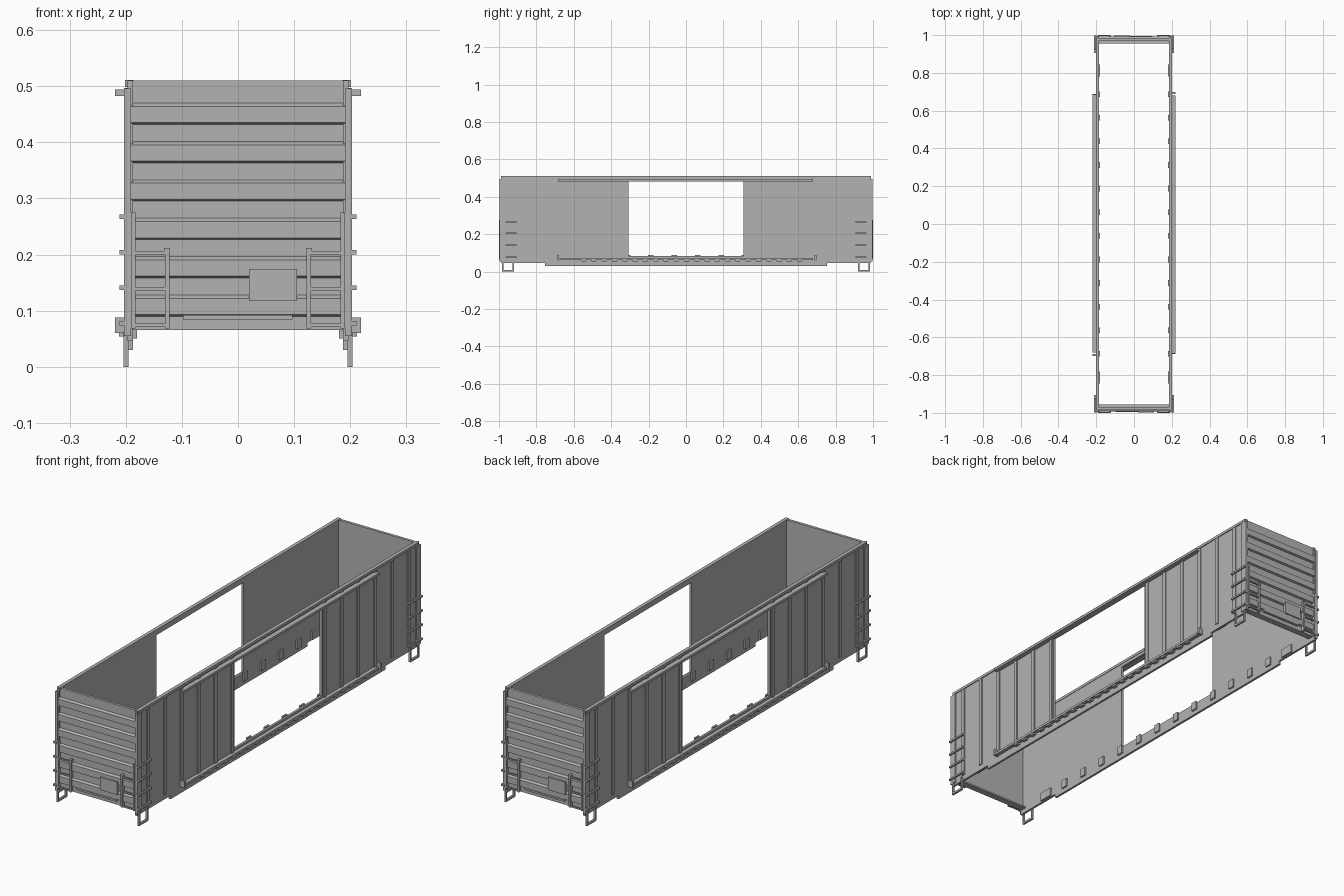
import bpy, bmesh
from mathutils import Matrix, Vector

if "Cube" in bpy.data.objects:
    bpy.data.objects.remove(bpy.data.objects["Cube"], do_unlink=True)

grey = bpy.data.materials.new("plain_grey")
grey.use_nodes = True
COLOUR = (0.45, 0.45, 0.45, 1)
grey.diffuse_color = COLOUR
grey.node_tree.nodes["Principled BSDF"].inputs["Base Color"].default_value = COLOUR


def box(bm, x, y, z):
    """Add a box spanning the given (low, high) ranges."""
    size = [b - a for a, b in (x, y, z)]
    mid = [(a + b) / 2 for a, b in (x, y, z)]
    bmesh.ops.create_cube(bm, size=1, matrix=Matrix.LocRotScale(Vector(mid), None, Vector(size)))


def finish(name, bm):
    """Make the part and its twin, turned half a circle about the middle."""
    bmesh.ops.recalc_face_normals(bm, faces=bm.faces)
    copy = bmesh.ops.duplicate(bm, geom=bm.verts[:] + bm.edges[:] + bm.faces[:])
    verts = [v for v in copy["geom"] if isinstance(v, bmesh.types.BMVert)]
    bmesh.ops.scale(bm, vec=(-1, -1, 1), verts=verts)
    mesh = bpy.data.meshes.new(name)
    bm.to_mesh(mesh)
    bm.free()
    mesh.materials.append(grey)
    bpy.context.collection.objects.link(bpy.data.objects.new(name, mesh))


def boxes(name, spans):
    bm = bmesh.new()
    for span in spans:
        box(bm, *span)
    finish(name, bm)


def extrude_faces(bm, offset):
    new = bmesh.ops.extrude_face_region(bm, geom=bm.faces[:])["geom"]
    bmesh.ops.translate(bm, vec=offset, verts=[v for v in new if isinstance(v, bmesh.types.BMVert)])


# Side walls: a grid of panels with the doorway and stepped lower corners left out
ys = [-0.99, -0.755, -0.307, 0.307, 0.755, 0.99]
zs = [0.03, 0.046, 0.083, 0.485, 0.51]
bm = bmesh.new()
grid = [[bm.verts.new((0.187, y, z)) for z in zs] for y in ys]
for i in range(len(ys) - 1):
    for j in range(len(zs) - 1):
        corner_step = j == 0 and i in (0, 4)
        doorway = i == 2 and j == 2
        if not (corner_step or doorway):
            bm.faces.new((grid[i][j], grid[i + 1][j], grid[i + 1][j + 1], grid[i][j + 1]))
bmesh.ops.delete(bm, geom=[v for v in bm.verts if not v.link_faces], context="VERTS")
extrude_faces(bm, (0.01, 0, 0))
bmesh.ops.dissolve_limit(bm, angle_limit=0.01, verts=bm.verts, edges=bm.edges)
finish("side_walls", bm)

# Upright ribs, door posts and top rail on each side
ribs = []
for s in (-1, 1):
    for k in range(6):
        y = s * (0.325 + 0.118 * k)
        ribs.append(((0.196, 0.202), (y - 0.009, y + 0.009), (0.07, 0.497)))
boxes("side_ribs", ribs)
boxes("top_rails", [((0.185, 0.201), (-0.985, 0.985), (0.499, 0.511))])
boxes("corner_posts", [((0.191, 0.203), sorted((s * 0.965, s * 0.996)), (0.055, 0.496))
                       for s in (-1, 1)])

# Corrugated end wall, from a profile of stepped ribs
outer, raised, inner = -0.984, -0.993, -0.972
profile = [(inner, 0.066), (outer, 0.066)]
for k in range(6):
    low = 0.09 + 0.0684 * k
    profile += [(outer, low), (raised, low + 0.003), (raised, low + 0.032), (outer, low + 0.038)]
profile += [(outer, 0.51), (inner, 0.51)]
bm = bmesh.new()
bm.faces.new([bm.verts.new((-0.192, y, z)) for y, z in profile])
extrude_faces(bm, (0.384, 0, 0))
finish("end_walls", bm)
boxes("end_sills", [((-0.187, 0.187), (-0.984, -0.955), (0.066, 0.073))])

# Door tracks with end stops and small brackets
boxes("upper_door_tracks", [((0.196, 0.219), (-0.685, 0.68), (0.483, 0.494))])
track = [((0.196, 0.214), (-0.685, 0.68), (0.062, 0.073))]
track += [((0.196, 0.219), (y - 0.005, y + 0.005), (0.06, 0.088)) for y in (-0.683, 0.693)]
track += [((0.196, 0.212), (-0.56 + 0.055 * k, -0.535 + 0.055 * k), (0.054, 0.064))
          for k in range(22)]
boxes("lower_door_tracks", track)

# Mounting tabs inside the walls
tabs = []
for s in (-1, 1):
    for k in range(7):
        y = s * (0.0625 + 0.125 * k)
        half = 0.032 if k == 6 else 0.015
        tabs.append(((0.18, 0.188), (y - half, y + half), (0.05, 0.088)))
boxes("inner_tabs", tabs)

# Side grab irons and stirrup steps at each corner
irons, steps = [], []
for s in (-1, 1):
    span = lambda a, b: sorted((s * a, s * b))
    for z in (0.078, 0.141, 0.204, 0.267):
        irons.append(((0.204, 0.211), span(0.905, 0.998), (z - 0.004, z + 0.004)))
        for a in (0.905, 0.99):
            irons.append(((0.196, 0.206), span(a, a + 0.008), (z - 0.004, z + 0.004)))
    for a in (0.92, 0.977):
        steps.append(((0.195, 0.204), span(a, a + 0.008), (0, 0.062)))
    steps.append(((0.195, 0.204), span(0.92, 0.985), (0, 0.009)))
boxes("side_grab_irons", irons)
boxes("stirrup_steps", steps)

# End ladders, one at each corner
ladder = []
for s in (-1, 1):
    span = lambda a, b: sorted((s * a, s * b))
    ladder.append((span(0.183, 0.191), (-0.999, -0.983), (0.068, 0.275)))
    ladder.append((span(0.122, 0.13), (-0.999, -0.983), (0.068, 0.206)))
    ladder.append((span(0.121, 0.132), (-1, -0.983), (0.204, 0.212)))
    for z in (0.074, 0.139, 0.203):
        ladder.append((span(0.122, 0.19), (-1, -0.994), (z - 0.003, z + 0.003)))
boxes("end_ladders", ladder)

# Placard board and crossover bar on each end
boxes("end_boards", [((0.02, 0.105), (-0.998, -0.984), (0.117, 0.174))])
boxes("end_bars", [((-0.098, 0.097), (-0.995, -0.983), (0.084, 0.092))])
